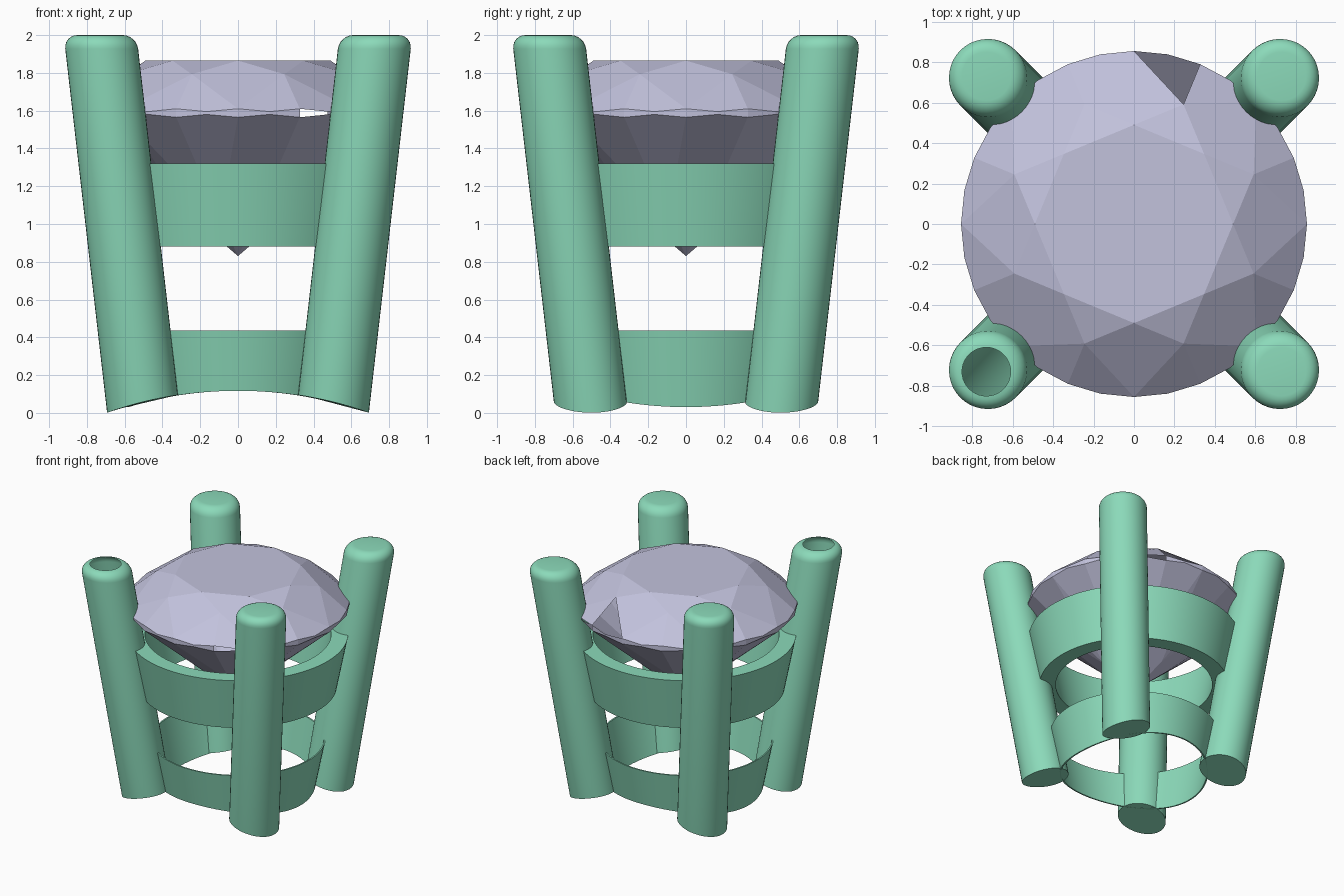
import bpy
import bmesh
from math import cos, sin, pi, sqrt, radians

old = bpy.data.objects.get("Cube")
if old:
    bpy.data.objects.remove(old, do_unlink=True)


def make_material(name, rgb):
    mat = bpy.data.materials.new(name)
    mat.use_nodes = True
    color = (*rgb, 1.0)
    mat.diffuse_color = color
    mat.node_tree.nodes["Principled BSDF"].inputs["Base Color"].default_value = color
    return mat


green = make_material("mint green", (0.26, 0.70, 0.49))
lavender = make_material("lavender grey", (0.54, 0.54, 0.72))


def finish(bm, name, mat, smooth=None):
    bmesh.ops.recalc_face_normals(bm, faces=bm.faces)
    mesh = bpy.data.meshes.new(name)
    bm.to_mesh(mesh)
    bm.free()
    mesh.materials.append(mat)
    obj = bpy.data.objects.new(name, mesh)
    bpy.context.collection.objects.link(obj)
    if smooth:
        bpy.ops.object.select_all(action="DESELECT")
        obj.select_set(True)
        bpy.context.view_layer.objects.active = obj
        bpy.ops.object.shade_smooth_by_angle(angle=radians(smooth))
    return obj


def bridge(bm, lower, upper):
    n = len(lower)
    for i in range(n):
        j = (i + 1) % n
        bm.faces.new((lower[i], lower[j], upper[j], upper[i]))


def saddle(x):
    # Arched underside that rests on a band running along y
    radius = 2.127
    return 0.117 - radius + sqrt(radius ** 2 - x * x)


# Leaning prongs with rounded tops; one has an open top
def prong(name, sx, sy, open_top=False):
    bm = bmesh.new()
    n, radius, bevel = 40, 0.193, 0.073
    levels = [(radius, None)]
    for k in range(7):
        a = k / 6 * pi / 2
        levels.append((radius - bevel * (1 - cos(a)), 2 - bevel + bevel * sin(a)))
    rings = []
    for r, level in levels:
        ring = []
        for i in range(n):
            a = 2 * pi * i / n
            z = saddle(0.5 * sx + r * cos(a)) if level is None else level
            c = 0.5 + 0.115 * z
            ring.append(bm.verts.new((sx * c + r * cos(a), sy * c + r * sin(a), z)))
        rings.append(ring)
    for low, high in zip(rings, rings[1:]):
        bridge(bm, low, high)
    bm.faces.new(rings[0])
    if not open_top:
        bm.faces.new(rings[-1])
    finish(bm, name, green, 40)


for side, sx in (("left", 1), ("right", -1)):
    for end, sy in (("front", -1), ("back", 1)):
        prong(f"{end}_{side}_prong", sx, sy, open_top=(sx < 0 and sy < 0))


# Conical bands joining the prongs
def band(name, bottom, top, thickness):
    bm = bmesh.new()
    n = 96
    loops = []
    for inset, is_top in ((0, False), (0, True), (thickness, True), (thickness, False)):
        loop = []
        for i in range(n):
            a = 2 * pi * i / n
            z = top if is_top else bottom(0.6 * cos(a))
            r = 0.585 + 0.197 * z - inset
            loop.append(bm.verts.new((r * cos(a), r * sin(a), z)))
        loops.append(loop)
    for k in range(4):
        bridge(bm, loops[k], loops[(k + 1) % 4])
    finish(bm, name, green, 35)


band("upper_band", lambda x: 0.88, 1.32, 0.13)
band("lower_band", saddle, 0.435, 0.012)

# Brilliant-cut gem: table, star, kite, girdle and pavilion facets
bm = bmesh.new()


def point(r, step, z):
    a = step * pi / 16
    return bm.verts.new((r * cos(a), r * sin(a), z))


table = [point(0.49, 4 * k, 1.865) for k in range(8)]
star = [point(0.64, 4 * k + 2, 1.793) for k in range(8)]
lower = [point(0.25, 4 * k + 2, 1.03) for k in range(8)]
rim_top = [point(0.855, i, 1.595 if i % 2 else 1.61) for i in range(32)]
rim_low = [point(0.855, i, 1.58 if i % 2 else 1.565) for i in range(32)]
culet = bm.verts.new((0, 0, 0.83))

bm.faces.new(table)
for k in range(8):
    m = (k + 1) % 8
    i = 4 * k
    bm.faces.new((table[k], star[k], table[m]))
    bm.faces.new((table[k], star[k - 1], rim_top[i], star[k]))
    bm.faces.new((culet, lower[k - 1], rim_low[i], lower[k]))
    for s in (i, i + 2):
        ends = [(s + d) % 32 for d in range(3)]
        # One crown facet is missing at the back
        if s != 6:
            bm.faces.new([star[k]] + [rim_top[e] for e in ends])
        bm.faces.new([lower[k]] + [rim_low[e] for e in ends])
# Girdle, with a small gap at the front and back
for i in range(32):
    j = (i + 1) % 32
    if i not in (5, 26):
        bm.faces.new((rim_low[i], rim_low[j], rim_top[j], rim_top[i]))
finish(bm, "gem", lavender)
